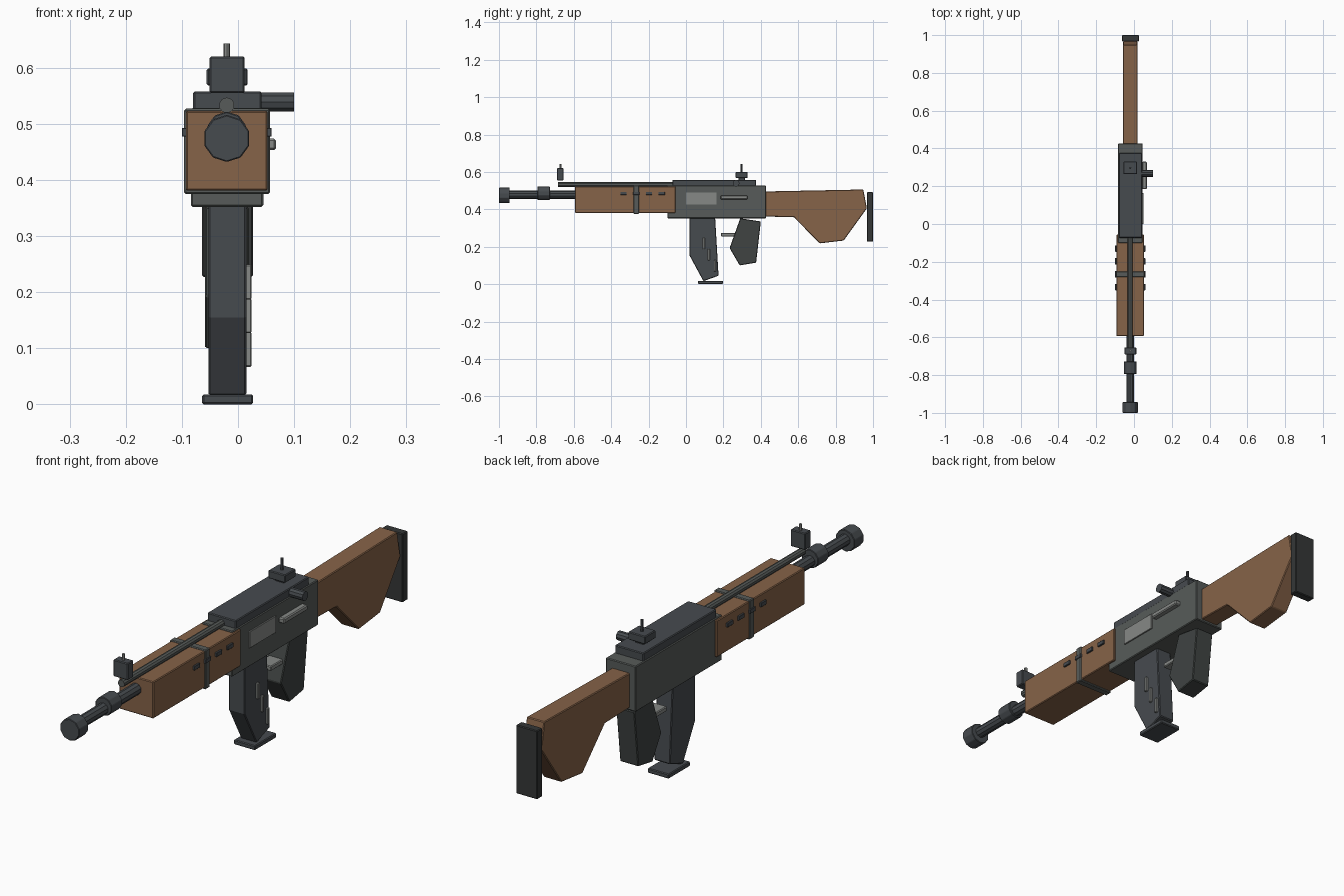
import bpy, bmesh, math
from mathutils import Matrix

if "Cube" in bpy.data.objects:
    bpy.data.objects.remove(bpy.data.objects["Cube"])

CX = -0.02  # centre plane of the rifle body


def mat(name, rgb):
    m = bpy.data.materials.new(name)
    m.diffuse_color = (*rgb, 1)
    m.use_nodes = True
    m.node_tree.nodes["Principled BSDF"].inputs["Base Color"].default_value = m.diffuse_color
    return m


WOOD = mat("wood", (0.24, 0.125, 0.065))
STEEL = mat("dark_steel", (0.062, 0.07, 0.078))
FRAME = mat("frame_grey", (0.095, 0.105, 0.1))
RUBBER = mat("rubber", (0.035, 0.038, 0.038))
GRIP = mat("grip_grey", (0.05, 0.057, 0.055))
LIGHT = mat("light_metal", (0.24, 0.25, 0.24))


def finish(name, bm, material, bevel):
    bmesh.ops.recalc_face_normals(bm, faces=bm.faces)
    me = bpy.data.meshes.new(name)
    bm.to_mesh(me)
    bm.free()
    me.materials.append(material)
    ob = bpy.data.objects.new(name, me)
    bpy.context.collection.objects.link(ob)
    if bevel:
        b = ob.modifiers.new("bevel", 'BEVEL')
        b.width, b.segments, b.limit_method = bevel, 1, 'ANGLE'
    return ob


def box(name, x, y, z, material, bevel=0.003):
    """Box from (min, max) ranges."""
    bm = bmesh.new()
    size = [r[1] - r[0] for r in (x, y, z)]
    mid = [(r[1] + r[0]) / 2 for r in (x, y, z)]
    bmesh.ops.create_cube(bm, size=1, matrix=Matrix.Translation(mid) @ Matrix.Diagonal((*size, 1)))
    return finish(name, bm, material, bevel)


def rod(name, axis, a, b, c, r, material, sides=10, bevel=0.0):
    """Cylinder from a to b along an axis; c holds the other two centre coordinates."""
    bm = bmesh.new()
    m = (a + b) / 2
    if axis == 'Y':
        pos, rot = (c[0], m, c[1]), Matrix.Rotation(math.pi / 2, 4, 'X')
    elif axis == 'X':
        pos, rot = (m, c[0], c[1]), Matrix.Rotation(math.pi / 2, 4, 'Y')
    else:
        pos, rot = (c[0], c[1], m), Matrix.Identity(4)
    bmesh.ops.create_cone(bm, cap_ends=True, segments=sides, radius1=r, radius2=r,
                          depth=b - a, matrix=Matrix.Translation(pos) @ rot)
    return finish(name, bm, material, bevel)


def plate(name, x, pts, material, bevel=0.003):
    """Side profile in (y, z) extruded across an x range."""
    bm = bmesh.new()
    f = bm.faces.new([bm.verts.new((x[0], y, z)) for y, z in pts])
    ext = bmesh.ops.extrude_face_region(bm, geom=[f])
    vs = [v for v in ext["geom"] if isinstance(v, bmesh.types.BMVert)]
    bmesh.ops.translate(bm, verts=vs, vec=(x[1] - x[0], 0, 0))
    return finish(name, bm, material, bevel)


# Receiver and top cover
box("receiver", (-0.084, 0.045), (-0.10, 0.427), (0.352, 0.528), FRAME)
box("top_cover", (-0.08, 0.042), (-0.073, 0.375), (0.52, 0.558), STEEL)
box("ejection_port", (0.04, 0.05), (0.0, 0.163), (0.426, 0.49), LIGHT, 0.001)
box("selector_lever", (0.043, 0.068), (0.185, 0.33), (0.453, 0.474), LIGHT, 0.004)
rod("charging_handle", 'X', 0.03, 0.1, (0.268, 0.539), 0.018, STEEL)

# Handguard with band and vents
box("handguard", (-0.093, 0.053), (-0.593, -0.056), (0.381, 0.523), WOOD)
box("handguard_band", (-0.096, 0.057), (-0.28, -0.251), (0.375, 0.527), FRAME)
for i in range(4):
    y = -0.334 + i * 0.068
    for side, x in (("left", -0.093), ("right", 0.053)):
        box(f"vent_{side}_{i + 1}", (x - 0.007, x + 0.007), (y - 0.017, y + 0.017),
            (0.477, 0.493), STEEL, 0.001)

# Barrel, collar, muzzle, gas tube
rod("barrel", 'Y', -0.97, -0.05, (CX, 0.478), 0.022, STEEL)
rod("barrel_collar", 'Y', -0.794, -0.728, (CX, 0.486), 0.036, STEEL, 10, 0.002)
rod("muzzle", 'Y', -1.0, -0.943, (CX, 0.474), 0.042, STEEL, 10, 0.002)
rod("gas_tube", 'Y', -0.685, -0.06, (CX, 0.533), 0.014, FRAME)

# Sights
box("front_sight_block", (-0.051, 0.012), (-0.69, -0.654), (0.555, 0.62), STEEL)
rod("front_sight_post", 'Z', 0.61, 0.643, (CX, -0.671), 0.006, LIGHT, 8)
box("rear_sight_block", (-0.056, 0.017), (0.264, 0.33), (0.568, 0.599), STEEL)
box("rear_sight_base", (-0.04, 0.0), (0.28, 0.315), (0.55, 0.575), STEEL)
rod("rear_sight_post", 'Z', 0.59, 0.643, (CX, 0.297), 0.006, STEEL, 8)

# Stock and butt pad
plate("stock", (-0.058, 0.018), [(0.40, 0.495), (0.948, 0.506), (0.967, 0.405), (0.843, 0.233),
                                 (0.714, 0.218), (0.577, 0.358), (0.40, 0.362)], WOOD)
box("butt_pad", (-0.064, 0.027), (0.967, 1.0), (0.227, 0.492), RUBBER)

# Magazine with base plate and side ribs
plate("magazine", (-0.053, 0.015), [(0.018, 0.37), (0.018, 0.155), (0.093, 0.016),
                                    (0.174, 0.045), (0.155, 0.37)], STEEL)
box("magazine_base", (-0.064, 0.027), (0.065, 0.197), (0.0, 0.018), STEEL)
for i, (y, z) in enumerate([(0.095, 0.218), (0.122, 0.158), (0.155, 0.098)]):
    box(f"magazine_rib_{i + 1}", (0.01, 0.024), (y - 0.006, y + 0.006),
        (z - 0.031, z + 0.031), LIGHT, 0.002)

# Pistol grip and trigger
plate("pistol_grip", (-0.059, 0.02), [(0.29, 0.352), (0.233, 0.193), (0.287, 0.1),
                                      (0.375, 0.115), (0.4, 0.335)], GRIP)
box("trigger", (-0.05, 0.01), (0.187, 0.262), (0.255, 0.274), LIGHT)
